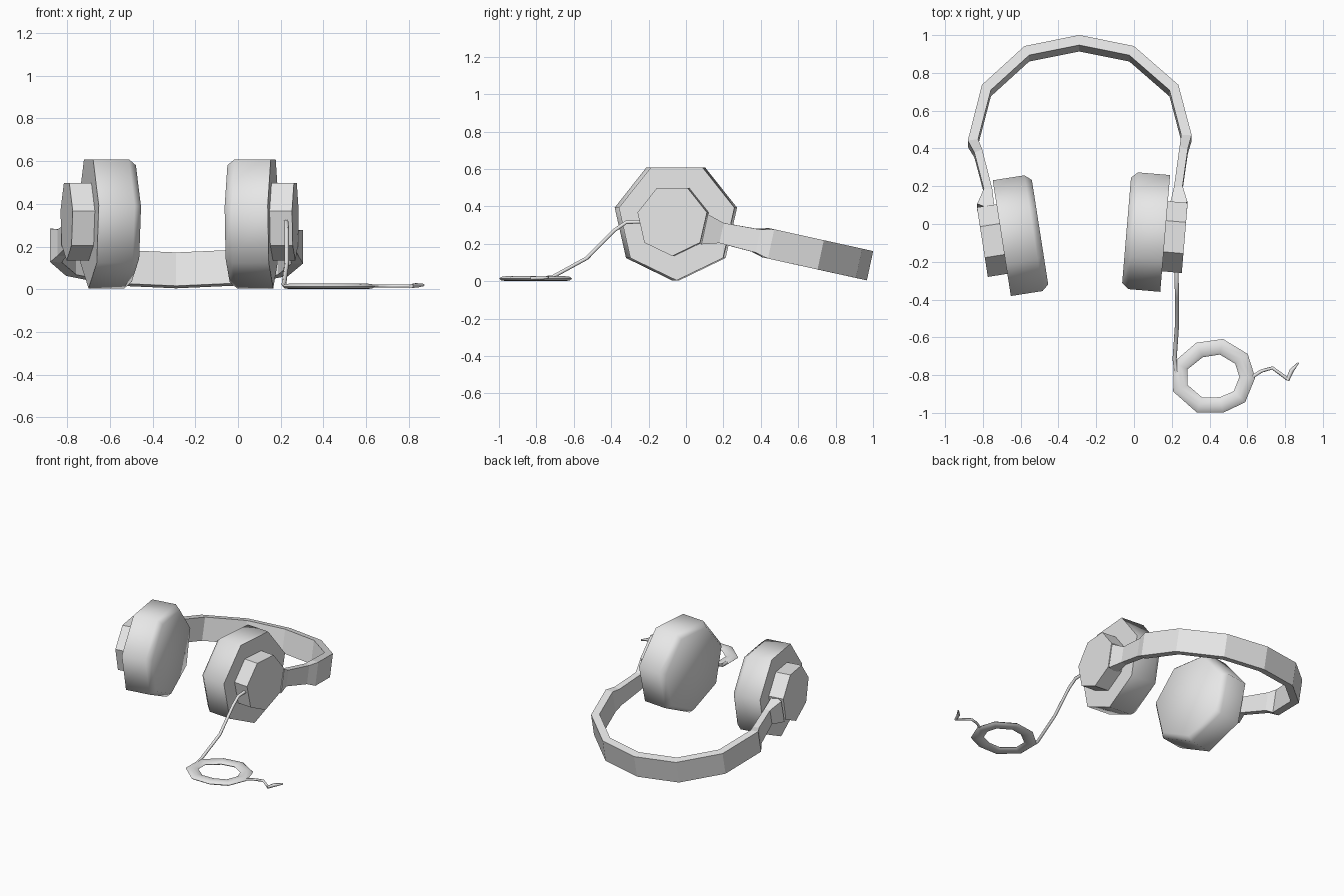
import bpy, bmesh
from math import sin, cos, pi, radians
from mathutils import Vector

cube = bpy.data.objects.get("Cube")
if cube:
    bpy.data.objects.remove(cube)

grey = bpy.data.materials.new("light_grey")
grey.use_nodes = True
grey.diffuse_color = (0.8, 0.8, 0.8, 1)
grey.node_tree.nodes["Principled BSDF"].inputs["Base Color"].default_value = (0.8, 0.8, 0.8, 1)

UP = Vector((0, 0, 1))


def loft(name, rings, closed=False, smooth=None):
    """Skin a list of equal-sized point rings into one object."""
    bm = bmesh.new()
    loops = [[bm.verts.new(p) for p in ring] for ring in rings]
    n = len(loops[0])
    pairs = list(zip(loops, loops[1:]))
    if closed:
        pairs.append((loops[-1], loops[0]))
    else:
        bm.faces.new(loops[0])
        bm.faces.new(loops[-1])
    for a, b in pairs:
        for i in range(n):
            j = (i + 1) % n
            bm.faces.new((a[i], a[j], b[j], b[i]))
    bmesh.ops.recalc_face_normals(bm, faces=bm.faces)
    mesh = bpy.data.meshes.new(name)
    bm.to_mesh(mesh)
    bm.free()
    mesh.materials.append(grey)
    obj = bpy.data.objects.new(name, mesh)
    bpy.context.collection.objects.link(obj)
    if smooth:
        bpy.ops.object.select_all(action="DESELECT")
        obj.select_set(True)
        bpy.context.view_layer.objects.active = obj
        bpy.ops.object.shade_smooth_by_angle(angle=radians(smooth))
    return obj


def heptagon_solid(name, centre, axis, profile, smooth=None):
    """Seven-sided turned solid, one corner down; profile is (offset, radius)."""
    side = UP.cross(axis)
    rings = []
    for offset, r in profile:
        mid = Vector(centre) + axis * offset
        turns = [2 * pi * k / 7 for k in range(7)]
        rings.append([mid + side * r * sin(t) - UP * r * cos(t) for t in turns])
    return loft(name, rings, smooth=smooth)


def tangent(pts, i, closed=False):
    n = len(pts)
    a = pts[(i - 1) % n] if closed else pts[max(i - 1, 0)]
    b = pts[(i + 1) % n] if closed else pts[min(i + 1, n - 1)]
    return ((pts[i] - a).normalized() + (b - pts[i]).normalized()).normalized()


def tube(name, points, sizes, sides=6, closed=False):
    """Sweep an oval along a path; sizes holds (half width, half height)."""
    pts = [Vector(p) for p in points]
    rings = []
    for i, p in enumerate(pts):
        t = tangent(pts, i, closed)
        across = t.cross(UP).normalized()
        over = across.cross(t)
        w, h = sizes[min(i, len(sizes) - 1)]
        turns = [2 * pi * k / sides for k in range(sides)]
        rings.append([p + across * w * cos(a) + over * h * sin(a) for a in turns])
    return loft(name, rings, closed, smooth=65)


# Ear cups: soft cushion inside, hard housing outside
for label, sign, angle, cushion_at, housing_at in (
        ("left", 1, 4.8, (0.165, -0.05, 0.322), (0.165, -0.065, 0.325)),
        ("right", -1, 8.9, (-0.70, -0.075, 0.322), (-0.70, -0.08, 0.325))):
    out = Vector((sign * cos(radians(angle)), -sin(radians(angle)), 0))
    heptagon_solid(label + "_cushion", cushion_at, out,
                   [(0, 0.318), (-0.17, 0.318), (-0.205, 0.287)], smooth=60)
    heptagon_solid(label + "_housing", housing_at, out, [(-0.01, 0.191), (0.104, 0.191)])

# Headband with its two arms: outer x, y, half height, thickness
band = [(0.283, 0.10, 0.082, 0.10), (0.257, 0.19, 0.055, 0.045),
        (0.285, 0.385, 0.063, 0.045), (0.305, 0.455, 0.08, 0.055),
        (0.235, 0.72, 0.08, 0.055), (0.0, 0.925, 0.08, 0.055),
        (-0.29, 0.984, 0.08, 0.055), (-0.58, 0.925, 0.08, 0.055),
        (-0.805, 0.72, 0.08, 0.055), (-0.88, 0.425, 0.08, 0.055),
        (-0.845, 0.365, 0.063, 0.045), (-0.795, 0.175, 0.055, 0.045),
        (-0.83, 0.09, 0.082, 0.10)]
lean = Vector((0, 0.21, 0.978))
path = [Vector((x, y, 0.2 - 0.22 * (y - 0.45))) for x, y, h, t in band]
sections = []
for i, (x, y, h, t) in enumerate(band):
    inward = lean.cross(tangent(path, i)).normalized() * t
    p = path[i]
    sections.append([p + lean * h, p - lean * h, p - lean * h + inward, p + lean * h + inward])
loft("headband", sections)

# Cable running from the left housing down to the coil
tube("cable", [(0.225, -0.22, 0.318), (0.226, -0.32, 0.315), (0.228, -0.385, 0.27),
               (0.228, -0.53, 0.123), (0.215, -0.715, 0.022), (0.225, -0.79, 0.014)],
     [(0.011, 0.011)])

# Coiled cable lying flat
coil = [(0.246, -0.751), (0.347, -0.667), (0.463, -0.650), (0.569, -0.714), (0.60, -0.812),
        (0.558, -0.915), (0.463, -0.958), (0.347, -0.958), (0.246, -0.870)]
tube("cable_coil", [(x, y, 0.0135) for x, y in coil], [(0.042, 0.0135)], 8, closed=True)

# Loose cable end and plug
tube("cable_end", [(0.61, -0.82, 0.015), (0.675, -0.778, 0.015), (0.733, -0.762, 0.015),
                   (0.815, -0.822, 0.015)], [(0.009, 0.008)])
tube("plug", [(0.812, -0.828, 0.015), (0.835, -0.775, 0.018), (0.87, -0.735, 0.02)],
     [(0.010, 0.010), (0.012, 0.012), (0.004, 0.006)])
